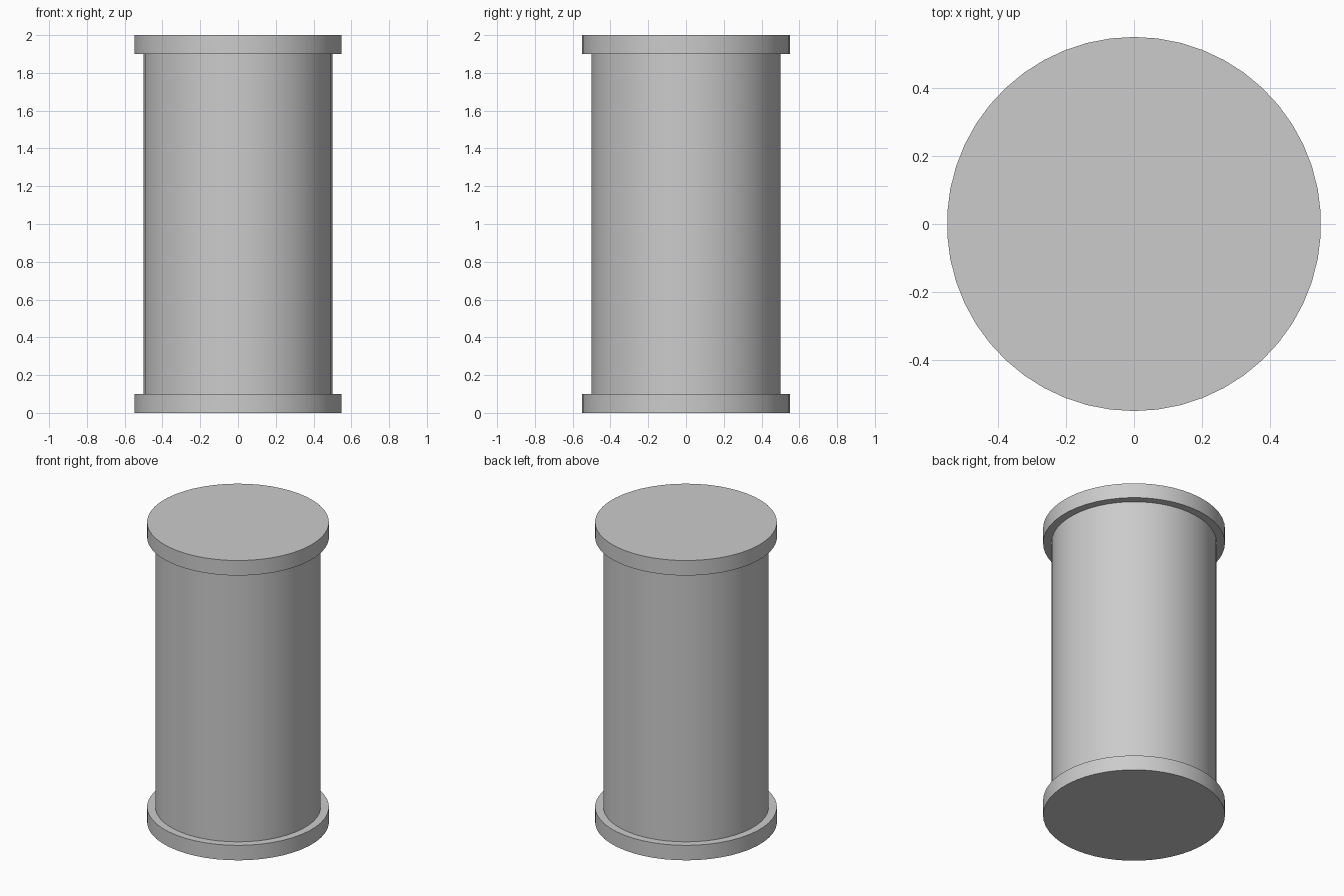
import bpy

# Remove the default cube
cube = bpy.data.objects.get("Cube")
if cube:
    bpy.data.objects.remove(cube, do_unlink=True)

SIDES = 50
HEIGHT = 2.0
CAP_HEIGHT = 0.1
CAP_RADIUS = 0.55
BODY_RADIUS = 0.5

# Single grey colour
GREY = (0.6, 0.6, 0.6, 1.0)
grey = bpy.data.materials.new("light_grey")
grey.use_nodes = True
grey.diffuse_color = GREY
grey.node_tree.nodes["Principled BSDF"].inputs["Base Color"].default_value = GREY


def add_drum(name, radius, bottom, top):
    """Upright closed cylinder with a smooth side and sharp rims."""
    bpy.ops.mesh.primitive_cylinder_add(
        vertices=SIDES, radius=radius, depth=top - bottom,
        location=(0, 0, (bottom + top) / 2))
    drum = bpy.context.object
    drum.name = name
    drum.data.materials.append(grey)
    bpy.ops.object.shade_smooth_by_angle()
    return drum


# Base disc, main column and top disc
add_drum("bottom_cap", CAP_RADIUS, 0, CAP_HEIGHT)
add_drum("column_body", BODY_RADIUS, CAP_HEIGHT, HEIGHT - CAP_HEIGHT)
add_drum("top_cap", CAP_RADIUS, HEIGHT - CAP_HEIGHT, HEIGHT)
